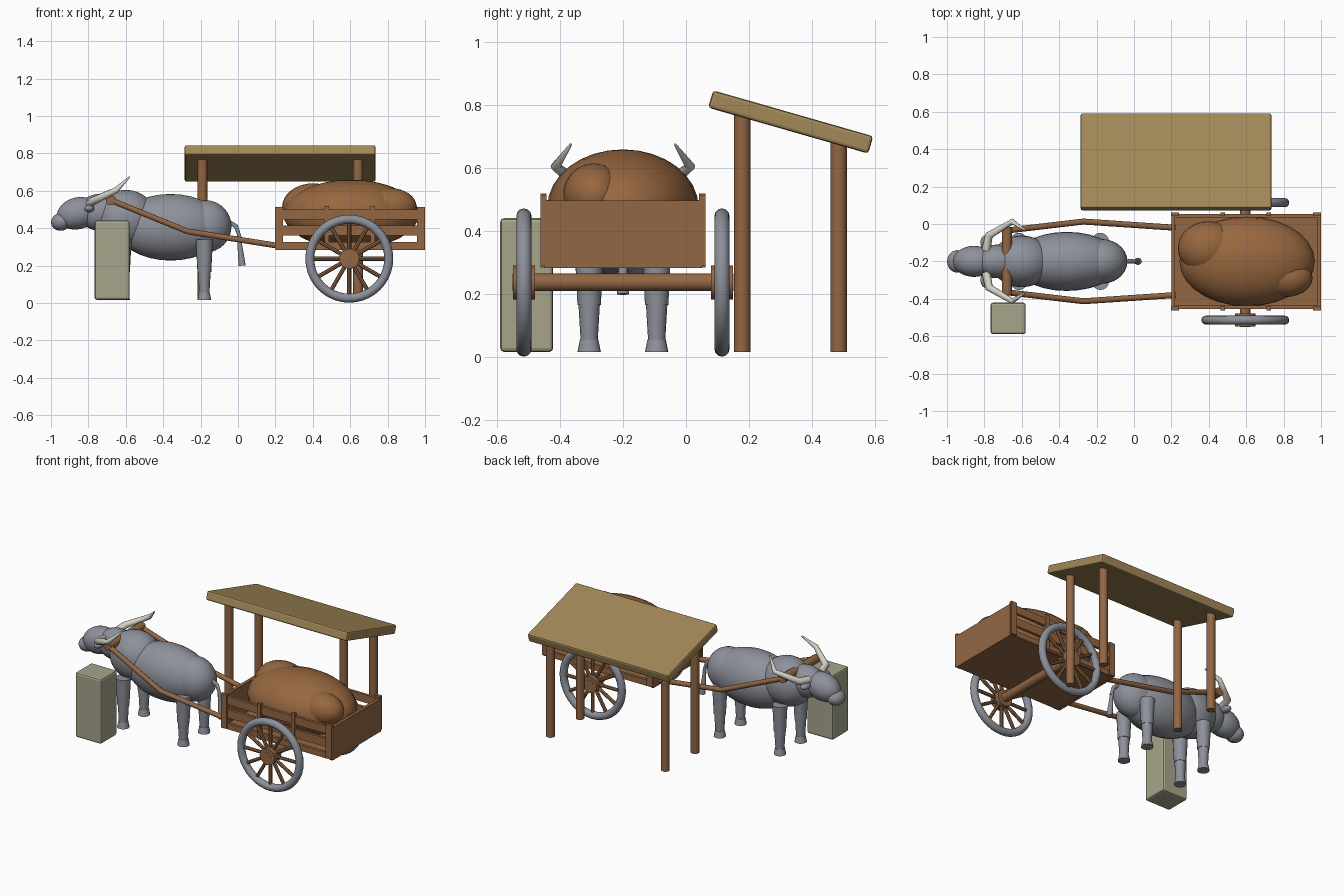
import bpy
import math
from mathutils import Vector

cube = bpy.data.objects.get("Cube")
if cube:
    bpy.data.objects.remove(cube, do_unlink=True)


def material(name, rgb):
    mat = bpy.data.materials.new(name)
    mat.use_nodes = True
    mat.diffuse_color = (*rgb, 1)
    mat.node_tree.nodes["Principled BSDF"].inputs["Base Color"].default_value = (*rgb, 1)
    return mat


WOOD = material("brown wood", (0.29, 0.135, 0.058))
SACK = material("sack brown", (0.31, 0.135, 0.05))
HIDE = material("grey hide", (0.27, 0.285, 0.325))
RIM = material("rim grey", (0.26, 0.28, 0.32))
HORN = material("pale horn", (0.68, 0.65, 0.56))
ROOF = material("straw roof", (0.37, 0.25, 0.10))
STONE = material("beige stone", (0.39, 0.375, 0.26))
MID = -0.2  # centre line of animal and cart


def finish(name, mat, smooth=True):
    ob = bpy.context.object
    ob.name = name
    ob.data.materials.append(mat)
    bpy.ops.object.transform_apply(location=False)
    if smooth:
        bpy.ops.object.shade_smooth_by_angle(angle=math.radians(40))
    return ob


def box(name, mat, centre, size, bevel=0.0, tilt=0.0):
    bpy.ops.mesh.primitive_cube_add(size=1, location=centre, rotation=(tilt, 0, 0))
    bpy.context.object.scale = size
    ob = finish(name, mat, False)
    if bevel:
        mod = ob.modifiers.new("edges", "BEVEL")
        mod.width = bevel
        mod.segments = 2
    return ob


def ball(name, mat, centre, radii, tilt=0.0):
    bpy.ops.mesh.primitive_uv_sphere_add(segments=28, ring_count=16, location=centre,
                                         rotation=(0, tilt, 0))
    bpy.context.object.scale = radii
    return finish(name, mat)


def rod(name, mat, a, b, r1, r2=None, sides=16):
    a, b = Vector(a), Vector(b)
    d = b - a
    bpy.ops.mesh.primitive_cone_add(vertices=sides, radius1=r1, radius2=r1 if r2 is None else r2,
                                    depth=d.length, location=(a + b) / 2,
                                    rotation=d.to_track_quat("Z", "Y").to_euler())
    return finish(name, mat)


def tube(name, mat, points, radii, smooth=False):
    """Swept round bar with a radius at each point."""
    curve = bpy.data.curves.new(name, "CURVE")
    curve.dimensions = "3D"
    curve.bevel_depth = 1
    curve.bevel_resolution = 3
    curve.use_fill_caps = True
    spline = curve.splines.new("POLY")
    spline.points.add(len(points) - 1)
    for point, co, radius in zip(spline.points, points, radii):
        point.co = (*co, 1)
        point.radius = radius
    spline.use_smooth = True
    ob = bpy.data.objects.new(name, curve)
    bpy.context.collection.objects.link(ob)
    curve.materials.append(mat)
    return ob


# Animal body and head
ball("barrel", HIDE, (-0.36, MID, 0.405), (0.29, 0.158, 0.178))
ball("hindquarters", HIDE, (-0.175, MID, 0.41), (0.14, 0.12, 0.14))
ball("shoulders", HIDE, (-0.6, MID, 0.45), (0.165, 0.138, 0.155))
ball("neck", HIDE, (-0.73, MID, 0.485), (0.13, 0.09, 0.1))
ball("head", HIDE, (-0.855, MID, 0.48), (0.115, 0.083, 0.085), -0.25)
ball("muzzle", HIDE, (-0.945, MID, 0.435), (0.055, 0.06, 0.048), -0.3)
tube("tail", HIDE, [(-0.06, MID, 0.44), (-0.01, MID, 0.41), (0.01, MID, 0.35)],
     [0.013, 0.012, 0.01])
rod("tail_tuft", HIDE, (0.003, MID, 0.37), (0.022, MID, 0.2), 0.009, 0.019, 12)

for side, s in (("left", 1), ("right", -1)):
    def at(x, y, z):
        return (x, MID + s * y, z)

    ball(side + "_ear", HIDE, at(-0.795, 0.1, 0.505), (0.026, 0.04, 0.02))
    tube(side + "_horn", HORN,
         [at(-0.79, 0.06, 0.53), at(-0.775, 0.14, 0.545), at(-0.65, 0.213, 0.605),
          at(-0.58, 0.165, 0.675)], [0.023, 0.022, 0.016, 0.004])

    # Legs with knees and hooves
    for end, x in (("front", -0.615), ("rear", -0.18)):
        leg = side + "_" + end
        rod(leg + "_thigh", HIDE, at(x, 0.107, 0.34), at(x, 0.107, 0.165), 0.046, 0.037)
        rod(leg + "_shin", HIDE, at(x, 0.107, 0.168), at(x, 0.107, 0.05), 0.034, 0.027)
        rod(leg + "_hoof", HIDE, at(x, 0.107, 0.057), at(x, 0.107, 0.017), 0.029, 0.037)

    # Shaft from yoke to cart
    tube(side + "_shaft", WOOD,
         [at(-0.68, 0.165, 0.55), at(-0.27, 0.213, 0.383), at(0.22, 0.18, 0.305)], [0.016] * 3)

    # Wheel
    wy = 0.314
    bpy.ops.mesh.primitive_torus_add(major_radius=0.211, minor_radius=0.024,
                                     major_segments=40, minor_segments=12,
                                     location=at(0.595, wy, 0.237),
                                     rotation=(math.pi / 2, 0, 0))
    finish(side + "_wheel_rim", RIM)
    rod(side + "_hub", WOOD, at(0.595, wy - 0.035, 0.237), at(0.595, wy + 0.035, 0.237), 0.054)
    for i in range(12):
        a = i * math.tau / 12
        rod(f"{side}_spoke_{i + 1}", WOOD, at(0.595, wy, 0.237),
            at(0.595 + 0.207 * math.cos(a), wy, 0.237 + 0.207 * math.sin(a)), 0.011, None, 8)

    # Cart side planks and stakes
    for i, (z, h) in enumerate(((0.307, 0.036), (0.388, 0.055), (0.473, 0.052))):
        box(f"{side}_plank_{i + 1}", WOOD, at(0.6, 0.245, z), (0.79, 0.018, h))
    for i, x in enumerate((0.22, 0.475, 0.72, 0.978)):
        corner = i in (0, 3)
        box(f"{side}_stake_{i + 1}", WOOD, at(x, 0.252, 0.402),
            (0.042 if corner else 0.024, 0.02, 0.222 if corner else 0.235))

rod("yoke", WOOD, (-0.68, MID - 0.18, 0.55), (-0.68, MID + 0.18, 0.55), 0.027)

# Cart bed and load
box("cart_floor", WOOD, (0.6, MID, 0.294), (0.79, 0.5, 0.02))
for name, x in (("front_panel", 0.21), ("tail_panel", 0.99)):
    box(name, WOOD, (x, MID, 0.39), (0.02, 0.5, 0.215))
rod("axle", WOOD, (0.595, MID - 0.35, 0.238), (0.595, MID + 0.35, 0.238), 0.028)
ball("main_sack", SACK, (0.605, MID, 0.475), (0.362, 0.24, 0.184))
ball("front_sack", SACK, (0.4, -0.13, 0.51), (0.165, 0.145, 0.13))
ball("rear_sack", SACK, (0.81, -0.29, 0.515), (0.145, 0.1, 0.1))

# Stone block
box("stone_block", STONE, (-0.673, -0.505, 0.229), (0.187, 0.168, 0.424), 0.012)

# Lean-to shelter
for name, x in (("right", -0.19), ("left", 0.642)):
    rod(name + "_front_post", WOOD, (x, 0.178, 0.017), (x, 0.178, 0.775), 0.026)
    rod(name + "_rear_post", WOOD, (x, 0.484, 0.017), (x, 0.484, 0.685), 0.026)
box("shelter_roof", ROOF, (0.225, 0.332, 0.746), (1.02, 0.528, 0.057), 0.01, math.radians(-16))
